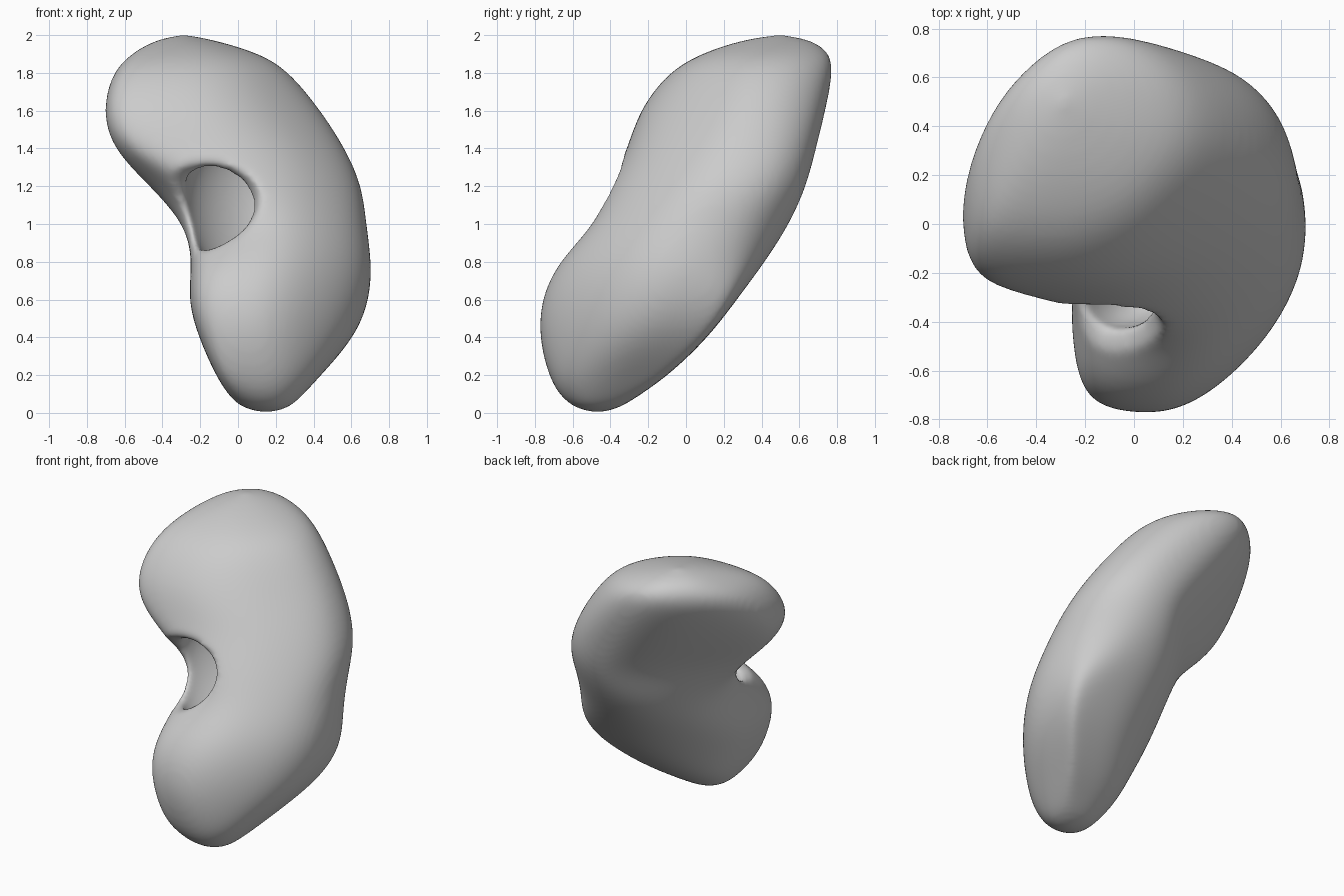
import bpy, bmesh, math
from mathutils import Vector, Matrix

if "Cube" in bpy.data.objects:
    bpy.data.objects.remove(bpy.data.objects["Cube"])

# Horizontal slices of the bean, each fitted inside eight tangent lines:
# z, x min, x max, y min, y max, (x+y) min, (x+y) max, (y-x) min, (y-x) max
SLICES = [
    (0.025, 0.02, 0.27, -0.59, -0.35, -0.50, -0.13, -0.79, -0.44),
    (0.09, -0.05, 0.34, -0.67, -0.25, -0.64, 0.05, -0.88, -0.33),
    (0.20, -0.12, 0.44, -0.73, -0.09, -0.79, 0.33, -0.97, -0.15),
    (0.40, -0.21, 0.62, -0.78, 0.12, -0.88, 0.71, -1.02, 0.00),
    (0.60, -0.27, 0.70, -0.77, 0.27, -0.90, 0.89, -1.02, 0.17),
    (0.80, -0.24, 0.71, -0.68, 0.42, -0.77, 0.91, -0.96, 0.34),
    (1.00, -0.28, 0.68, -0.48, 0.55, -0.42, 0.98, -0.82, 0.46),
    (1.20, -0.47, 0.66, -0.40, 0.64, -0.57, 1.07, -0.66, 0.55),
    (1.40, -0.67, 0.57, -0.31, 0.69, -0.85, 1.04, -0.47, 0.75),
    (1.60, -0.72, 0.44, -0.25, 0.74, -0.85, 0.95, -0.25, 0.93),
    (1.80, -0.67, 0.28, -0.10, 0.78, -0.66, 0.83, -0.03, 1.08),
    (1.90, -0.57, 0.13, 0.07, 0.77, -0.40, 0.70, 0.17, 1.08),
    (1.97, -0.45, -0.11, 0.28, 0.68, -0.08, 0.48, 0.52, 1.00),
]
STEPS = 6


def link(name, bm):
    mesh = bpy.data.meshes.new(name)
    bmesh.ops.recalc_face_normals(bm, faces=bm.faces[:])
    bm.to_mesh(mesh)
    bm.free()
    obj = bpy.data.objects.new(name, mesh)
    bpy.context.collection.objects.link(obj)
    return obj


def slice_points(z, x0, x1, y0, y1, s0, s1, d0, d1):
    """Smooth closed curve touching all eight tangent lines."""
    c = [(x1, s1 - x1), (s1 - y1, y1), (y1 - d1, y1), (x0, x0 + d1),
         (x0, s0 - x0), (s0 - y0, y0), (y0 - d0, y0), (x1, x1 + d0)]
    c = [Vector((x, y, z)) for x, y in c]
    pts = []
    for i in range(8):
        p, q, r = (c[i - 1] + c[i]) / 2, c[i], (c[i] + c[(i + 1) % 8]) / 2
        for k in range(STEPS):
            t = k / STEPS
            pts.append(p * (1 - t) ** 2 + q * 2 * t * (1 - t) + r * t * t)
    return pts


# Bean body: rings bridged together and closed at both tips
bm = bmesh.new()
rings = [[bm.verts.new(p) for p in slice_points(*s)] for s in SLICES]
n = len(rings[0])
for low, high in zip(rings, rings[1:]):
    for i in range(n):
        j = (i + 1) % n
        bm.faces.new((low[i], low[j], high[j], high[i]))
for ring, tip in ((rings[0], (0.15, -0.47, -0.003)), (rings[-1], (-0.29, 0.5, 2.006))):
    v = bm.verts.new(tip)
    for i in range(n):
        bm.faces.new((ring[i], ring[(i + 1) % n], v))
body = link("bean_body", bm)
body.modifiers.new("Round", 'SUBSURF').levels = 2

# Axes of the opening: inward, along the body, and across the slot
inward = Vector((1, 1, 0)).normalized()
along = Vector((-0.2, 0.4, 1))
along = (along - along.dot(inward) * inward).normalized()
across = inward.cross(along)


def cutter(name, centre, r_in, r_along, r_across):
    bm = bmesh.new()
    bmesh.ops.create_uvsphere(bm, u_segments=40, v_segments=24, radius=1)
    basis = Matrix((inward * r_in, along * r_along, across * r_across)).transposed()
    bm.transform(Matrix.Translation(centre) @ basis.to_4x4())
    obj = link(name, bm)
    obj.hide_render = True
    mod = body.modifiers.new(name, 'BOOLEAN')
    mod.operation = 'DIFFERENCE'
    mod.solver = 'EXACT'
    mod.object = obj
    return obj


# Inner hollow, and a notch that draws back both lips of the opening
cutters = [
    cutter("hollow_cutter", (0.03, -0.12, 1.04), 0.36, 0.44, 0.20),
    cutter("notch_cutter", (-0.27, -0.57, 1.12), 0.43, 0.27, 0.36),
]

# Soften the rims of the opening
remesh = body.modifiers.new("Blend", 'REMESH')
remesh.mode = 'VOXEL'
remesh.voxel_size = 0.018
remesh.use_smooth_shade = True
smooth = body.modifiers.new("Soften", 'SMOOTH')
smooth.factor = 0.5
smooth.iterations = 18

bpy.context.view_layer.objects.active = body
body.select_set(True)
for name in [m.name for m in body.modifiers]:
    bpy.ops.object.modifier_apply(modifier=name)
for obj in cutters:
    bpy.data.objects.remove(obj)
bpy.ops.object.shade_smooth()
